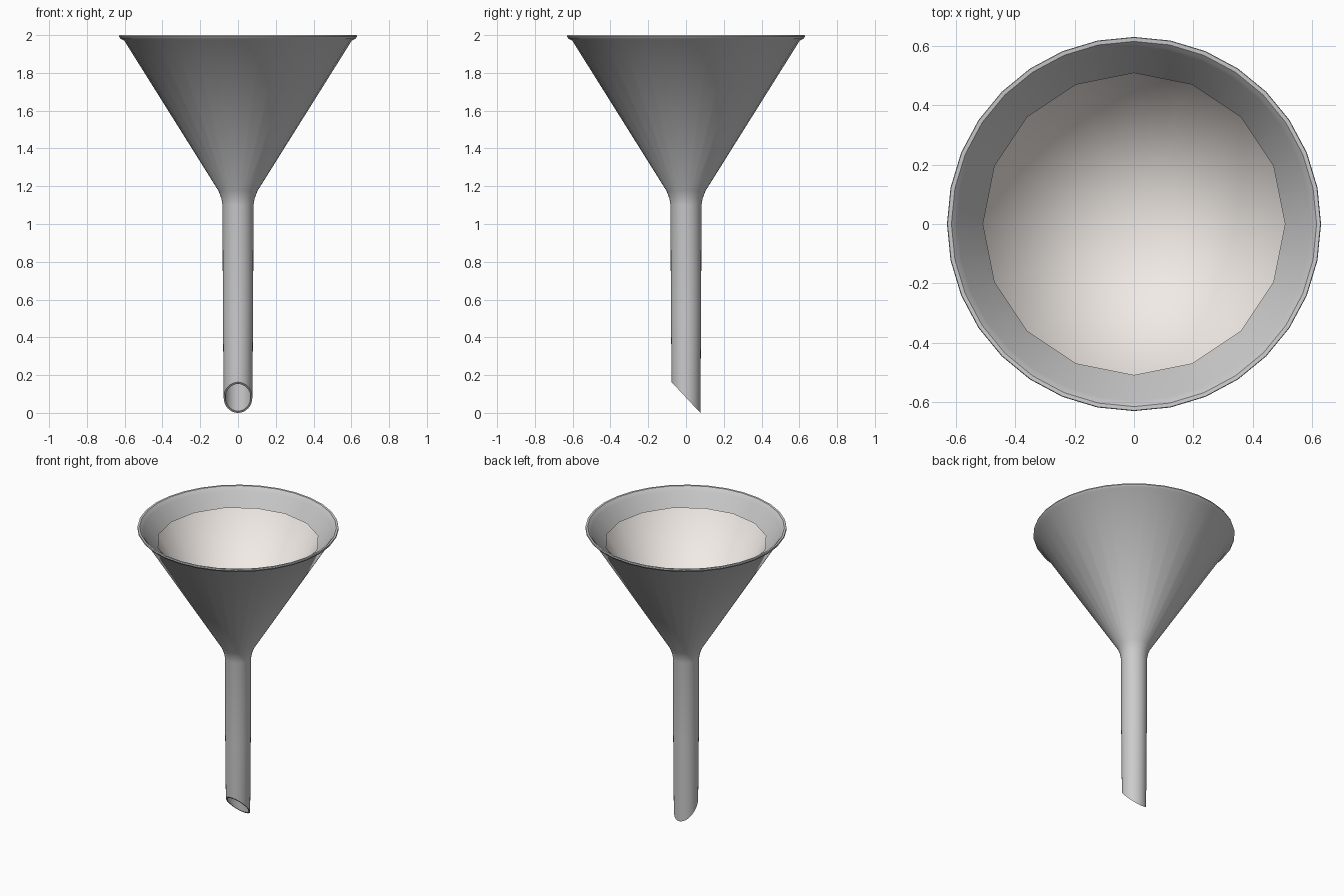
import bpy, bmesh, math

if "Cube" in bpy.data.objects:
    bpy.data.objects.remove(bpy.data.objects["Cube"])


def lathe(name, profile, sides, closed=False):
    """Revolve (radius, z) points around z; a zero radius becomes a single tip vertex."""
    bm = bmesh.new()
    rings = []
    for r, z in profile:
        if r == 0:
            rings.append([bm.verts.new((0, 0, z))] * sides)
        else:
            rings.append([bm.verts.new((r * math.cos(2 * math.pi * i / sides),
                                        r * math.sin(2 * math.pi * i / sides), z))
                          for i in range(sides)])
    pairs = list(zip(rings, rings[1:]))
    if closed:
        pairs.append((rings[-1], rings[0]))
    for a, b in pairs:
        for i in range(sides):
            j = (i + 1) % sides
            bm.faces.new(list(dict.fromkeys((a[i], a[j], b[j], b[i]))))
    mesh = bpy.data.meshes.new(name)
    bm.to_mesh(mesh)
    bm.free()
    obj = bpy.data.objects.new(name, mesh)
    bpy.context.collection.objects.link(obj)
    return obj


def smooth(obj, angle):
    bpy.ops.object.select_all(action='DESELECT')
    obj.select_set(True)
    bpy.context.view_layer.objects.active = obj
    bpy.ops.object.shade_smooth_by_angle(angle=math.radians(angle))


# Funnel: stem, flared neck, cone and rolled lip, then back down the inside
outer = [(0.076, 0), (0.08, 0.55), (0.082, 1.10), (0.088, 1.135), (0.103, 1.175),
         (0.603, 1.972), (0.622, 1.98), (0.63, 1.992), (0.628, 2.0)]
inner = [(0.615, 1.999), (0.602, 1.985), (0.595, 1.975), (0.093, 1.178),
         (0.078, 1.138), (0.072, 1.10), (0.071, 0.55), (0.067, 0)]
funnel = lathe("funnel", outer + inner, 32, closed=True)

# Slanted cut at the stem's outlet
for v in funnel.data.vertices:
    if v.co.z < 0.01:
        v.co.z = (0.076 - v.co.y) * 1.07
smooth(funnel, 40)

# Filter paper cone resting inside
paper = lathe("filter_paper", [(0, 1.09), (0.51, 1.90)], 16)
mat = bpy.data.materials.new("paper")
mat.diffuse_color = (0.88, 0.83, 0.79, 1)
mat.use_nodes = True
mat.node_tree.nodes["Principled BSDF"].inputs["Base Color"].default_value = mat.diffuse_color
paper.data.materials.append(mat)
paper.data.flip_normals()
up = paper.data.polygons[0]
if up.normal.z < 0:
    paper.data.flip_normals()
smooth(paper, 40)
